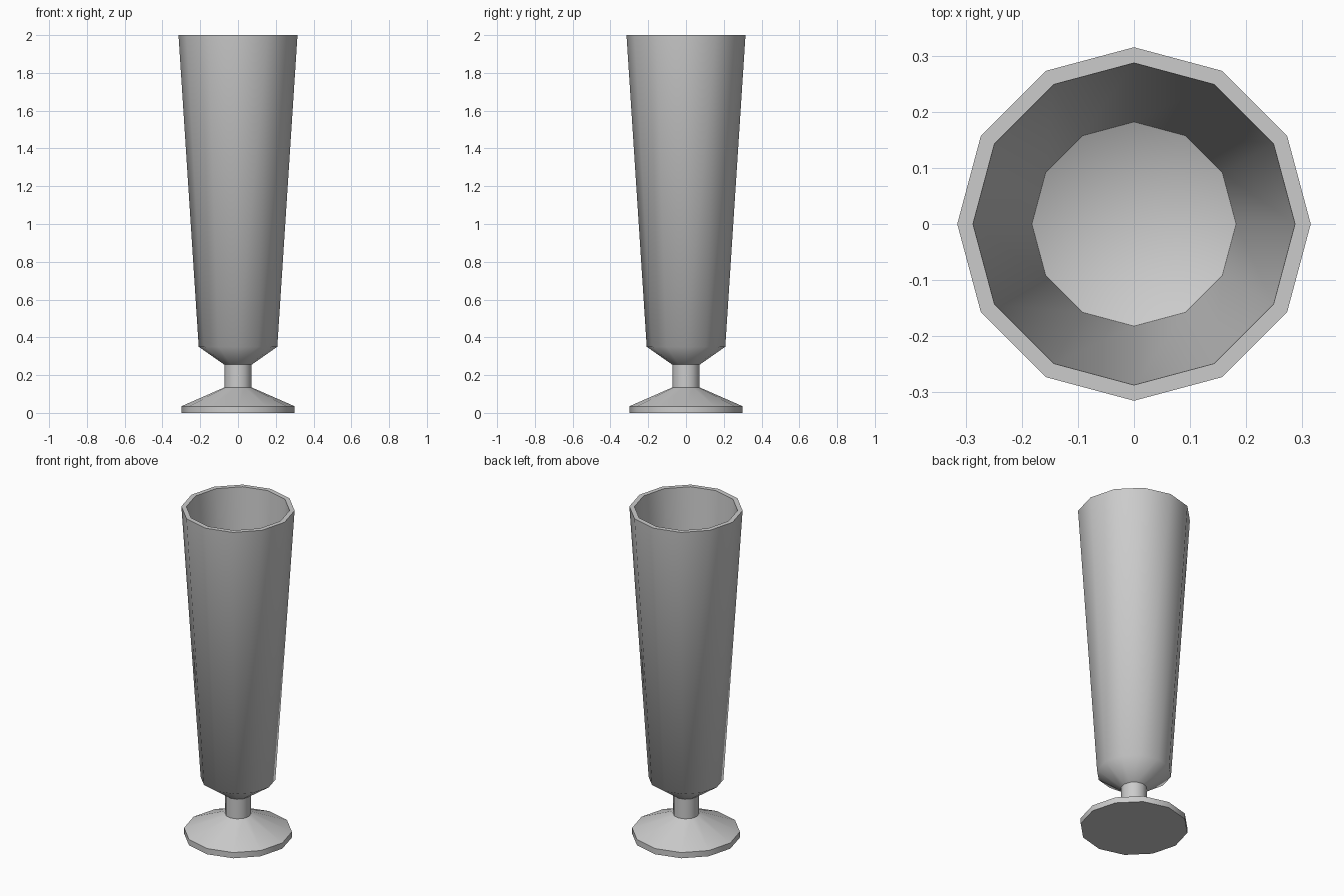
import bpy
import bmesh
from math import radians, cos, sin, tau

SIDES = 12

cube = bpy.data.objects.get("Cube")
if cube:
    bpy.data.objects.remove(cube, do_unlink=True)

# Single grey material
grey = bpy.data.materials.new("plain grey")
grey.use_nodes = True
colour = (0.6, 0.6, 0.6, 1)
grey.diffuse_color = colour
grey.node_tree.nodes["Principled BSDF"].inputs["Base Color"].default_value = colour


def lathe(name, profile):
    """Revolve (radius, height) points around z; zero radius makes a pole."""
    bm = bmesh.new()
    rings = []
    for r, z in profile:
        count = SIDES if r else 1
        rings.append([bm.verts.new((r * cos(tau * i / SIDES), r * sin(tau * i / SIDES), z))
                      for i in range(count)])
    for low, high in zip(rings, rings[1:]):
        for i in range(SIDES):
            j = (i + 1) % SIDES
            corners = [low[i % len(low)], low[j % len(low)],
                       high[j % len(high)], high[i % len(high)]]
            bm.faces.new(list(dict.fromkeys(corners)))
    bmesh.ops.recalc_face_normals(bm, faces=bm.faces)
    mesh = bpy.data.meshes.new(name)
    bm.to_mesh(mesh)
    bm.free()
    mesh.materials.append(grey)
    obj = bpy.data.objects.new(name, mesh)
    bpy.context.collection.objects.link(obj)
    bpy.ops.object.select_all(action="DESELECT")
    obj.select_set(True)
    bpy.context.view_layer.objects.active = obj
    bpy.ops.object.shade_smooth_by_angle(angle=radians(52))
    return obj


# Foot, stem, bowl and hollow inside as one continuous wall
lathe("footed_glass", [
    (0, 0), (0.3, 0), (0.3, 0.035),      # foot
    (0.072, 0.135), (0.072, 0.255),      # stem
    (0.208, 0.35), (0.315, 2),           # outer bowl
    (0.287, 2), (0.182, 0.365),          # rim and inner wall
    (0, 0.275),                          # inner bottom
])
